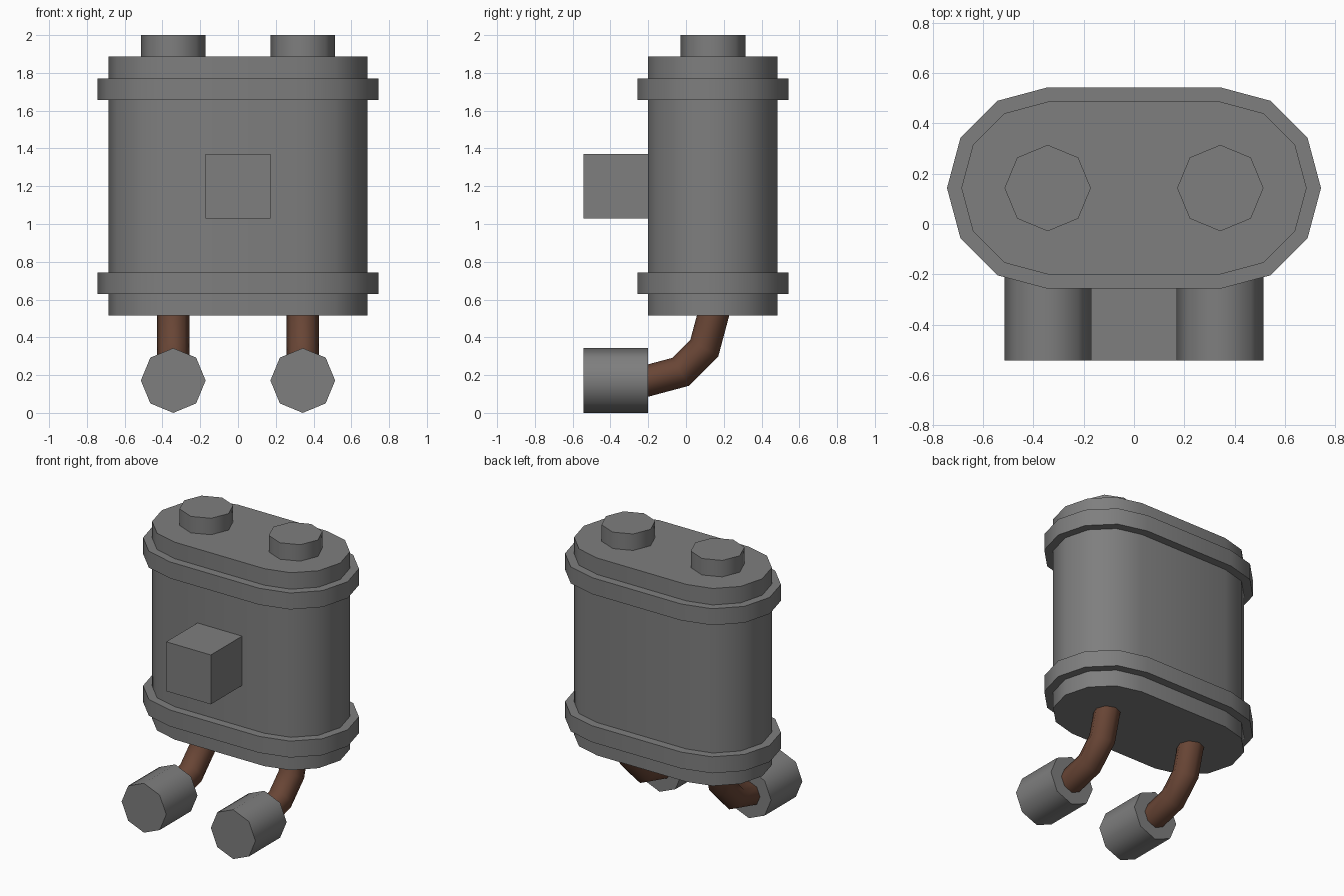
import bpy, bmesh, math
from mathutils import Vector

if "Cube" in bpy.data.objects:
    bpy.data.objects.remove(bpy.data.objects["Cube"])

U = 2 / 35  # base module: the model is 35 modules high


def material(name, rgb):
    m = bpy.data.materials.new(name)
    m.diffuse_color = (*rgb, 1)
    m.use_nodes = True
    m.node_tree.nodes["Principled BSDF"].inputs["Base Color"].default_value = m.diffuse_color
    return m


GREY = material("grey metal", (0.21, 0.21, 0.21))
BROWN = material("brown hose", (0.14, 0.06, 0.036))


def loft(name, rings, mat, smooth=True):
    """Skin a list of matching point rings and cap both ends."""
    bm = bmesh.new()
    loops = [[bm.verts.new(p) for p in ring] for ring in rings]
    n = len(loops[0])
    for a, b in zip(loops, loops[1:]):
        for i in range(n):
            j = (i + 1) % n
            bm.faces.new((a[i], a[j], b[j], b[i]))
    bm.faces.new(loops[0][::-1])
    bm.faces.new(loops[-1])
    bmesh.ops.recalc_face_normals(bm, faces=bm.faces)
    me = bpy.data.meshes.new(name)
    bm.to_mesh(me)
    bm.free()
    me.materials.append(mat)
    ob = bpy.data.objects.new(name, me)
    bpy.context.collection.objects.link(ob)
    if smooth:
        bpy.ops.object.select_all(action='DESELECT')
        ob.select_set(True)
        bpy.context.view_layer.objects.active = ob
        bpy.ops.object.shade_smooth_by_angle(angle=math.radians(50))
    return ob


CY = 2.5 * U   # body centre in y
CX = 6 * U     # centre of the rounded ends in x


def stadium(r, z):
    """Rounded oblong outline, 30 degree steps."""
    pts = []
    for side, start in ((1, -90), (-1, 90)):
        for k in range(7):
            a = math.radians(start + 30 * k)
            pts.append((side * CX + r * math.cos(a), CY + r * math.sin(a), z))
    return pts


def circle(centre, r, u, v, n=8):
    c, u, v = Vector(centre), Vector(u), Vector(v)
    return [c + r * (math.cos(2 * math.pi * i / n) * u + math.sin(2 * math.pi * i / n) * v)
            for i in range(n)]


# Tank body and its two bands
loft("body", [stadium(6 * U, 9 * U), stadium(6 * U, 33 * U)], GREY)
loft("lower_band", [stadium(7 * U, 11 * U), stadium(7 * U, 13 * U)], GREY)
loft("upper_band", [stadium(7 * U, 29 * U), stadium(7 * U, 31 * U)], GREY)

# Square block on the front
block = [[(sx * 3 * U, y, (21 + sz * 3) * U)
          for sx, sz in ((-1, -1), (1, -1), (1, 1), (-1, 1))]
         for y in (-9.5 * U, -3.5 * U)]
loft("front_block", block, GREY, smooth=False)

X, Y, Z = (1, 0, 0), (0, 1, 0), (0, 0, 1)
for side, label in ((-1, "left"), (1, "right")):
    x = side * CX
    # Octagonal cap on top
    loft(label + "_cap", [circle((x, CY, z * U), 3 * U, X, Y) for z in (33, 35)], GREY)
    # Octagonal nozzle facing forward
    loft(label + "_nozzle",
         [circle((x, y * U, 3 * U), 3 * U, X, Z) for y in (-9.5, -3.5)], GREY)
    # Bent hose, a quarter turn from the body to the nozzle
    rings = []
    for k in range(4):
        a = math.radians(-30 * k)
        out = Vector((0, math.cos(a), math.sin(a)))
        centre = Vector((x, -3.5 * U, 9 * U)) + out * 6 * U
        rings.append(circle(centre, 1.5 * U, X, out))
    loft(label + "_hose", rings, BROWN)
